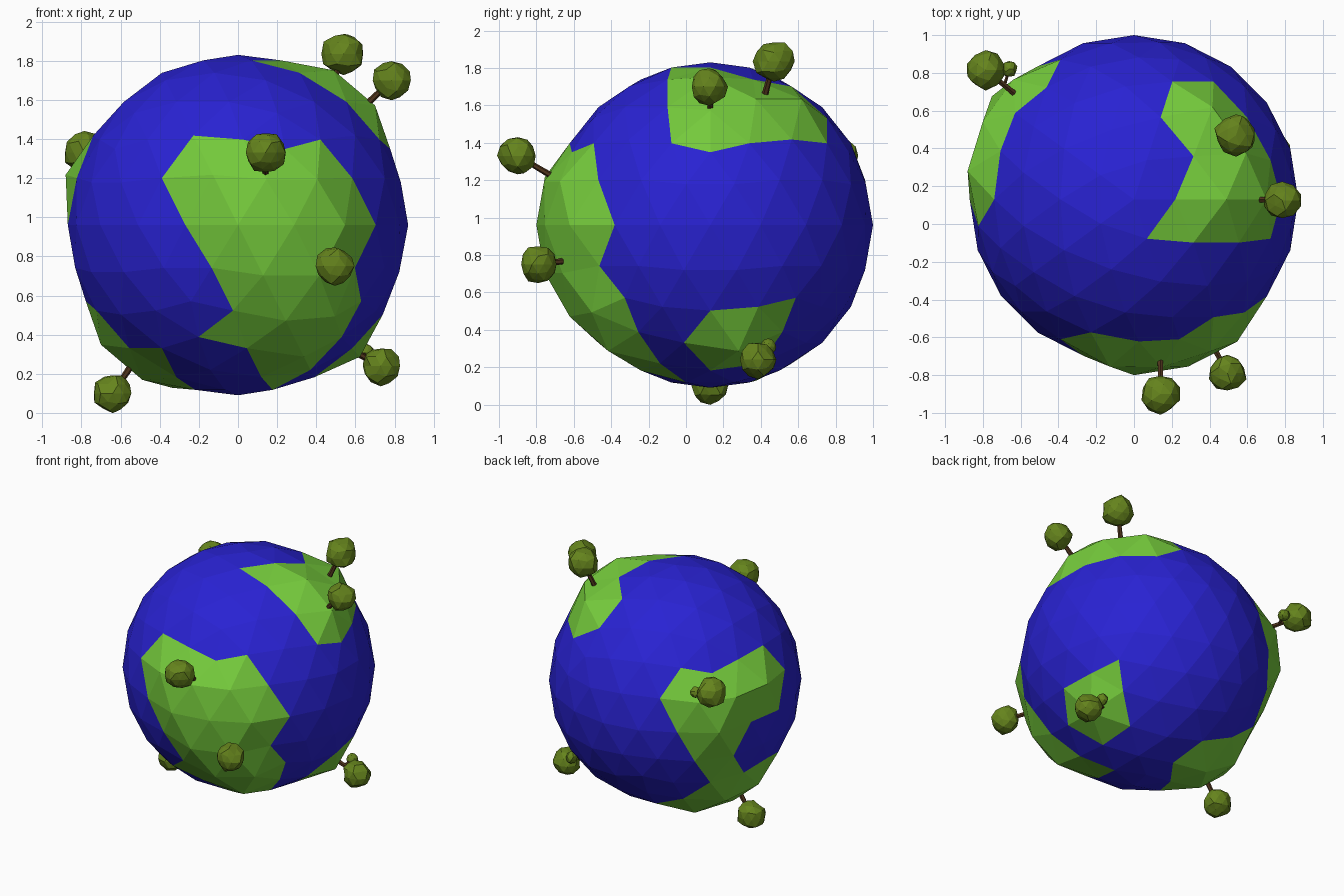
import bpy, bmesh, random
from mathutils import Vector, Matrix

if "Cube" in bpy.data.objects:
    bpy.data.objects.remove(bpy.data.objects["Cube"])

random.seed(4)
CENTRE = Vector((0, 0.13, 0.96))
RADIUS, LAND_RADIUS = 0.87, 0.93


def material(name, rgb):
    m = bpy.data.materials.new(name)
    m.diffuse_color = (*rgb, 1)
    m.use_nodes = True
    m.node_tree.nodes["Principled BSDF"].inputs["Base Color"].default_value = m.diffuse_color
    return m


OCEAN = material("ocean", (0.022, 0.016, 0.65))
LAND = material("land", (0.18, 0.60, 0.045))
LEAF = material("leaf", (0.13, 0.23, 0.012))
BARK = material("bark", (0.08, 0.035, 0.012))


def finish(bm, name, *mats):
    me = bpy.data.meshes.new(name)
    bm.to_mesh(me)
    bm.free()
    for m in mats:
        me.materials.append(m)
    ob = bpy.data.objects.new(name, me)
    bpy.context.collection.objects.link(ob)
    return ob


def inside(px, py, poly):
    hit = False
    for (ax, ay), (bx, by) in zip(poly, poly[1:] + poly[:1]):
        if (ay > py) != (by > py) and px < ax + (py - ay) * (bx - ax) / (by - ay):
            hit = not hit
    return hit


# Coastlines on the unit sphere, each drawn flat as seen along one axis
front_coast = [(-.447, .276), (-.263, .526), (.007, .506), (.276, .447), (.501, .506),
               (.671, .276), (.809, 0), (.682, -.232), (.724, -.447), (.597, -.675),
               (.425, -.851), (.221, -.962), (.138, -.894), (.053, -.724),
               (-.228, -.675), (-.007, -.506), (-.144, -.232), (-.309, 0)]
top_coast = [(.228, .702), (.501, .702), (.688, .5), (.822, .26), (.894, 0), (.822, -.26),
             (.638, -.263), (.362, -.263), (.085, -.26), (.273, 0), (.362, .263), (.163, .5)]
left_coast = [(.851, .276), (.694, .506), (.526, .447), (.273, .506), (0, .526),
              (-.163, .276), (0, 0), (.309, 0), (.425, -.276), (.26, -.506), (0, -.447),
              (-.26, -.506), (-.263, -.724), (-.525, -.724), (-.263, -.894), (0, -.962),
              (.26, -.962), (.5, -.851), (.526, -.724), (.5, -.526), (.688, -.276), (.809, 0)]
right_coast = [(.526, -.447), (.26, -.506), (0, -.526), (-.163, -.724), (0, -.894),
               (.309, -.851), (.434, -.675)]
# coast, facing axis, facing sign, drawing axes
continents = [(front_coast, 1, -1, 0, 2), (top_coast, 2, 1, 0, 1),
              (left_coast, 0, -1, 1, 2), (right_coast, 0, 1, 1, 2)]

# Globe: low-poly sphere, land faces coloured and their inner corners raised
bm = bmesh.new()
bmesh.ops.create_icosphere(bm, subdivisions=3, radius=1)
for f in bm.faces:
    c = f.calc_center_median()
    f.material_index = int(any(c[a] * s > 0 and inside(c[i], c[j], coast)
                               for coast, a, s, i, j in continents))
for v in bm.verts:
    inland = all(f.material_index for f in v.link_faces)
    v.co = CENTRE + v.co.normalized() * (LAND_RADIUS if inland else RADIUS)
finish(bm, "globe", OCEAN, LAND)


def crown(name, centre, radius):
    bm = bmesh.new()
    bmesh.ops.create_icosphere(bm, subdivisions=2, radius=radius)
    for v in bm.verts:
        v.co = v.co * random.uniform(0.9, 1.07) + Vector(centre)
    finish(bm, name, LEAF)


def trunk(name, a, b, r1=0.018, r2=0.013):
    a, b = Vector(a), Vector(b)
    d = b - a
    m = Matrix.Translation((a + b) / 2) @ d.to_track_quat('Z', 'Y').to_matrix().to_4x4()
    bm = bmesh.new()
    bmesh.ops.create_cone(bm, cap_ends=True, segments=6, radius1=r1, radius2=r2,
                          depth=d.length, matrix=m)
    finish(bm, name, BARK)


# Trees: trunk foot, crown centre, crown radius, optional side tuft
trees = [((.14, -.68, 1.20), (.14, -.90, 1.33), .105, None),
         ((.41, -.63, .77), (.495, -.79, .75), .100, None),
         ((.47, .42, 1.65), (.54, .47, 1.835), .112, None),
         ((.65, .13, 1.57), (.785, .125, 1.70), .098, None),
         ((.58, .35, .32), (.73, .385, .24), .098, (.655, .44, .31)),
         ((-.54, .13, .25), (-.64, .13, .10), .100, None),
         ((-.62, .68, 1.24), (-.785, .815, 1.33), .105, (-.66, .82, 1.30))]
for n, (foot, top, r, tuft) in enumerate(trees, 1):
    trunk(f"tree_trunk_{n}", foot, top)
    crown(f"tree_crown_{n}", top, r)
    if tuft:
        mid = Vector(foot).lerp(Vector(top), 0.4)
        trunk(f"tree_branch_{n}", mid, tuft, 0.01, 0.007)
        crown(f"tree_tuft_{n}", tuft, 0.042)
